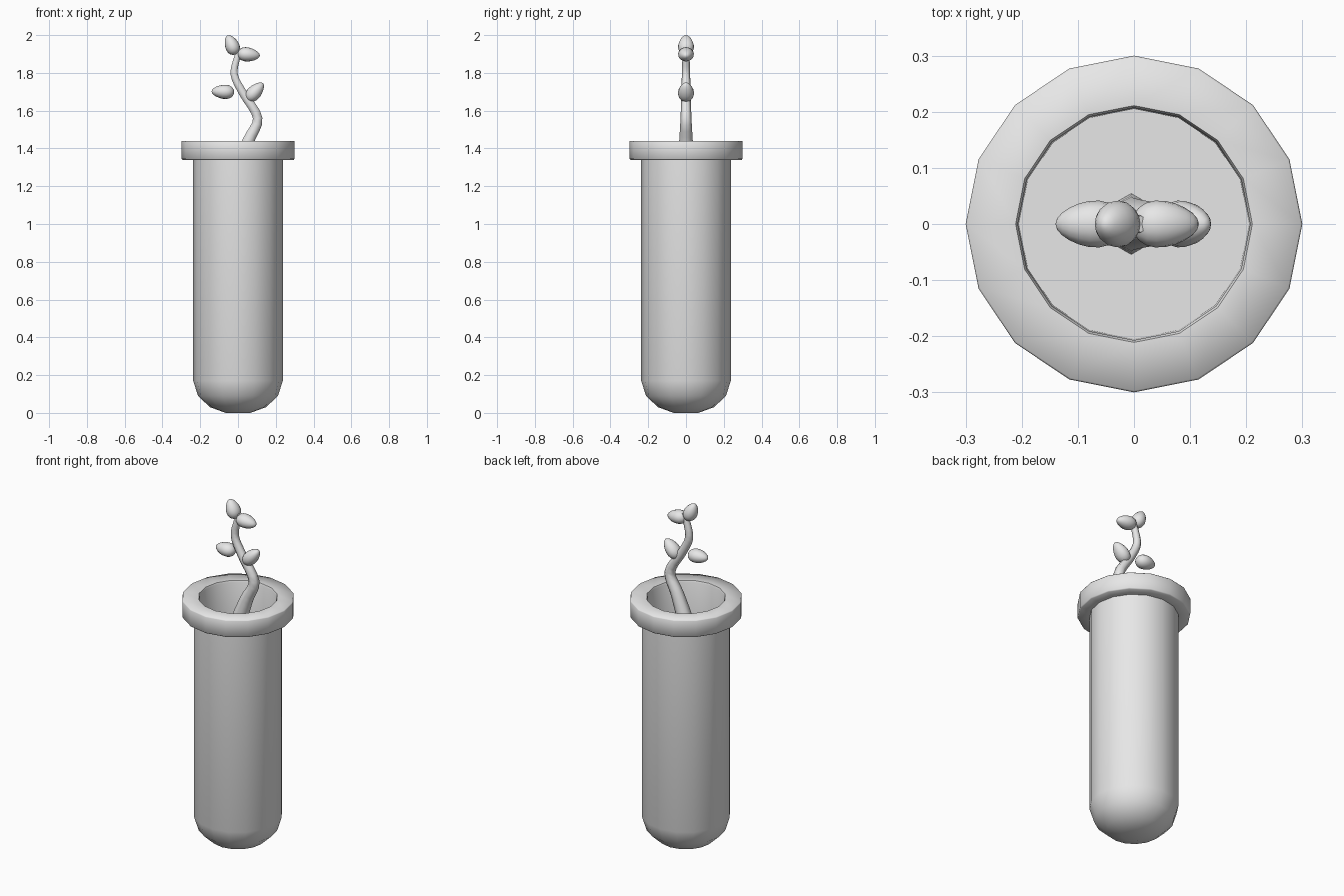
import bpy, bmesh, math
from mathutils import Vector, Matrix

cube = bpy.data.objects.get("Cube")
if cube:
    bpy.data.objects.remove(cube, do_unlink=True)

grey = bpy.data.materials.new("plain grey")
grey.use_nodes = True
colour = (0.8, 0.8, 0.8, 1)
grey.diffuse_color = colour
grey.node_tree.nodes["Principled BSDF"].inputs["Base Color"].default_value = colour


def finish(bm, name):
    """Turn a bmesh into a shaded, coloured object."""
    bmesh.ops.recalc_face_normals(bm, faces=bm.faces)
    mesh = bpy.data.meshes.new(name)
    bm.to_mesh(mesh)
    bm.free()
    mesh.materials.append(grey)
    obj = bpy.data.objects.new(name, mesh)
    bpy.context.collection.objects.link(obj)
    bpy.ops.object.select_all(action='DESELECT')
    obj.select_set(True)
    bpy.context.view_layer.objects.active = obj
    bpy.ops.object.shade_smooth_by_angle(angle=math.radians(65))
    return obj


def skin_rings(bm, rings):
    """Bridge a list of vertex rings and cap both ends."""
    for a, b in zip(rings, rings[1:]):
        n = len(a)
        for i in range(n):
            j = (i + 1) % n
            bm.faces.new((a[i], a[j], b[j], b[i]))
    bm.faces.new(rings[0])
    bm.faces.new(rings[-1])


def lathe(name, profile, sides=16):
    bm = bmesh.new()
    turns = [math.tau * i / sides for i in range(sides)]
    rings = [[bm.verts.new((r * math.cos(t), r * math.sin(t), z)) for t in turns]
             for r, z in profile]
    skin_rings(bm, rings)
    return finish(bm, name)


# Tube with rounded bottom, thick rim and a flat floor inside the mouth
lathe("tube_pot", [
    (0.065, 0.0), (0.148, 0.03), (0.212, 0.09), (0.237, 0.17), (0.237, 1.34),
    (0.295, 1.34), (0.3, 1.345), (0.3, 1.435), (0.297, 1.44),
    (0.211, 1.44), (0.207, 1.43), (0.205, 1.15)])

# Winding stem: x, z and radius along the path
path = [Vector(p) for p in [
    (-0.005, 1.14, 0.055), (0.0, 1.28, 0.046), (0.055, 1.44, 0.036),
    (0.104, 1.56, 0.029), (0.028, 1.69, 0.025), (-0.02, 1.79, 0.022),
    (-0.005, 1.88, 0.019), (0.012, 1.93, 0.015)]]


def spline(points, steps):
    """Catmull-Rom interpolation."""
    ext = [2 * points[0] - points[1]] + points + [2 * points[-1] - points[-2]]
    out = []
    for a, b, c, d in zip(ext, ext[1:], ext[2:], ext[3:]):
        for s in range(steps):
            t = s / steps
            out.append(0.5 * (2 * b + (c - a) * t + (2 * a - 5 * b + 4 * c - d) * t ** 2
                              + (3 * b - a - 3 * c + d) * t ** 3))
    return out + [points[-1]]


bm = bmesh.new()
samples = spline(path, 4)
rings = []
for k, p in enumerate(samples):
    step = samples[min(k + 1, len(samples) - 1)] - samples[max(k - 1, 0)]
    along = Vector((step.x, 0, step.y)).normalized()
    across = Vector((along.z, 0, -along.x))
    ring = []
    for i in range(6):
        t = math.tau * i / 6
        offset = Vector((0, math.cos(t), 0)) + across * math.sin(t)
        ring.append(bm.verts.new(Vector((p.x, 0, p.y)) + offset * p.z))
    rings.append(ring)
skin_rings(bm, rings)
finish(bm, "stem")


# Egg-shaped leaves, narrowing toward the tip
def leaf(name, x, z, direction, length):
    bm = bmesh.new()
    bmesh.ops.create_uvsphere(bm, u_segments=16, v_segments=10, radius=1)
    for v in bm.verts:
        taper = 1 - 0.22 * v.co.z
        v.co = Vector((v.co.x * 0.037 * taper, v.co.y * 0.041 * taper, v.co.z * length))
    angle = math.atan2(direction[0], direction[1])
    bm.transform(Matrix.Translation((x, 0, z)) @ Matrix.Rotation(angle, 4, 'Y'))
    finish(bm, name)


leaf("lower_right_leaf", -0.08, 1.70, (-1, 0.03), 0.06)
leaf("lower_left_leaf", 0.09, 1.70, (0.7, 0.75), 0.062)
leaf("upper_right_leaf", -0.033, 1.948, (-0.4, 0.9), 0.055)
leaf("upper_left_leaf", 0.056, 1.897, (1, -0.1), 0.06)
